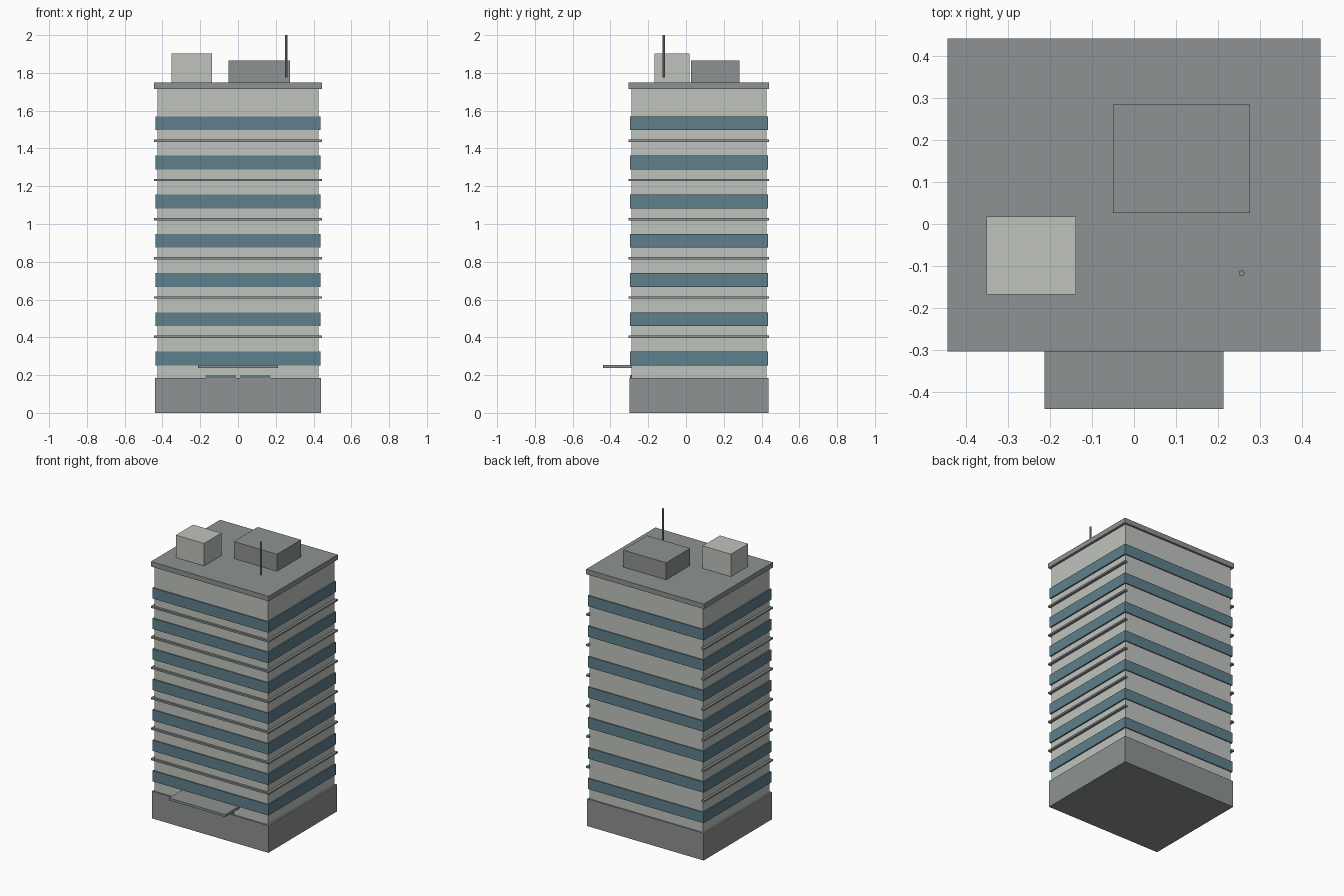
import bpy
import bmesh

old = bpy.data.objects.get("Cube")
if old:
    bpy.data.objects.remove(old, do_unlink=True)


def material(name, rgb):
    mat = bpy.data.materials.new(name)
    mat.use_nodes = True
    mat.diffuse_color = (*rgb, 1)
    mat.node_tree.nodes["Principled BSDF"].inputs["Base Color"].default_value = (*rgb, 1)
    return mat


WALL = material("pale concrete", (0.525, 0.545, 0.51))
TRIM = material("mid grey", (0.274, 0.291, 0.291))
GLASS = material("blue glass", (0.116, 0.214, 0.263))


def finish(name, bm, mat):
    mesh = bpy.data.meshes.new(name)
    bm.to_mesh(mesh)
    bm.free()
    mesh.materials.append(mat)
    obj = bpy.data.objects.new(name, mesh)
    bpy.context.collection.objects.link(obj)
    return obj


def box(name, x, y, z, mat):
    """Box from (low, high) ranges on each axis."""
    bm = bmesh.new()
    bmesh.ops.create_cube(bm, size=1)
    for v in bm.verts:
        v.co = [r[0] + (c + 0.5) * (r[1] - r[0]) for r, c in zip((x, y, z), v.co)]
    return finish(name, bm, mat)


MID_Y = 0.0685  # centre of the tower, behind the canopy


def slab(name, half_x, half_y, z, mat):
    return box(name, (-half_x, half_x), (MID_Y - half_y, MID_Y + half_y), z, mat)


# Main masses
slab("base", 0.439, 0.368, (0, 0.185), TRIM)
slab("tower", 0.427, 0.358, (0.1, 1.73), WALL)
slab("roof_slab", 0.4435, 0.372, (1.716, 1.75), TRIM)

# Window bands, with ledges on the front and sides between them
FLOORS = 7
STEP = 0.2075
EDGE_X, FRONT, BACK = 0.4435, MID_Y - 0.372, MID_Y + 0.372
for i in range(FLOORS):
    z = 0.252 + i * STEP
    slab(f"window_band_{i + 1}", 0.4365, 0.365, (z, z + 0.073), GLASS)
    if i < FLOORS - 1:
        lz = (z + 0.145, z + 0.157)
        box(f"front_ledge_{i + 1}", (-EDGE_X, EDGE_X), (FRONT, FRONT + 0.02), lz, TRIM)
        for side, name in ((-1, "right"), (1, "left")):
            xs = sorted((side * EDGE_X, side * (EDGE_X - 0.02)))
            box(f"{name}_ledge_{i + 1}", xs, (FRONT + 0.02, BACK), lz, TRIM)

# Entrance doors and canopy
for side, name in ((-1, "right"), (1, "left")):
    box(f"{name}_door", sorted((side * 0.01, side * 0.173)), (-0.297, -0.28), (0.02, 0.2), GLASS)
box("entrance_canopy", (-0.213, 0.213), (-0.44, -0.28), (0.237, 0.253), TRIM)

# Rooftop equipment
box("stair_house", (-0.351, -0.138), (-0.168, 0.018), (1.74, 1.903), WALL)
box("plant_room", (-0.05, 0.276), (0.026, 0.284), (1.74, 1.866), TRIM)
bm = bmesh.new()
bmesh.ops.create_cone(bm, cap_ends=True, segments=8, radius1=0.007, radius2=0.007, depth=0.225)
mast = finish("mast", bm, TRIM)
mast.location = (0.256, -0.117, 1.8875)
